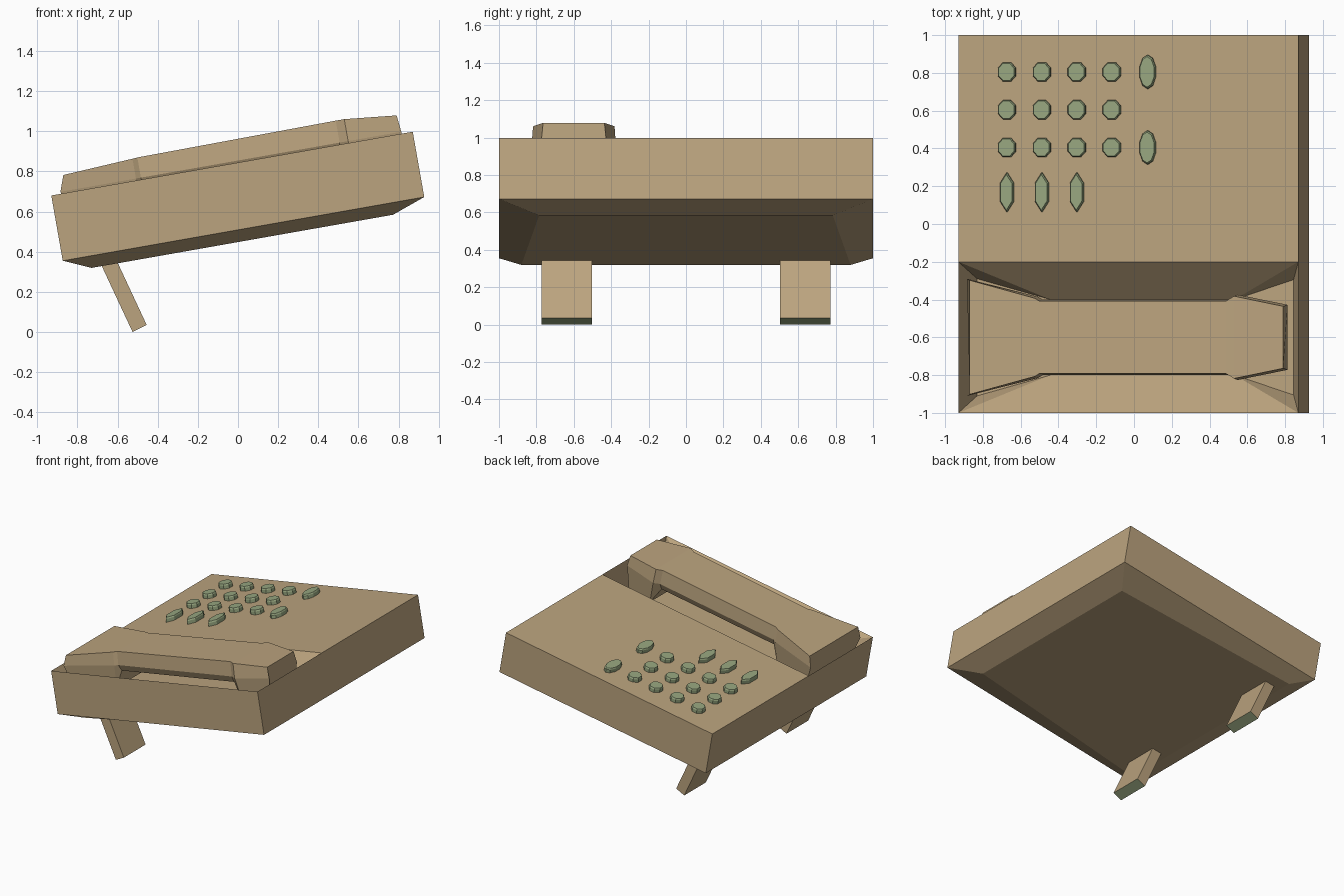
import bpy, bmesh, math

if "Cube" in bpy.data.objects:
    bpy.data.objects.remove(bpy.data.objects["Cube"])

TILT = math.radians(10)
C, S = math.cos(TILT), math.sin(TILT)
L = 1.828            # length of the sloped deck


def material(name, rgb):
    m = bpy.data.materials.new(name)
    m.diffuse_color = (*rgb, 1)
    m.use_nodes = True
    m.node_tree.nodes["Principled BSDF"].inputs["Base Color"].default_value = m.diffuse_color
    return m


tan = material("tan plastic", (0.50, 0.37, 0.21))
green = material("sage green", (0.31, 0.385, 0.215))


def P(u, y, w):
    """Deck coordinates (along slope, across, above deck) to world."""
    return (-0.93 + u * C - w * S, y, 0.68 + u * S + w * C)


def build(name, verts, faces, mats):
    bm = bmesh.new()
    vs = [bm.verts.new(v) for v in verts]
    for f in faces:
        bm.faces.new([vs[i] for i in f])
    bmesh.ops.recalc_face_normals(bm, faces=bm.faces[:])
    me = bpy.data.meshes.new(name)
    bm.to_mesh(me)
    bm.free()
    ob = bpy.data.objects.new(name, me)
    bpy.context.collection.objects.link(ob)
    for m in mats:
        me.materials.append(m)
    return ob


def loft(name, rings, mats):
    """Closed skin over rings of equal point count."""
    n = len(rings[0])
    verts = [p for r in rings for p in r]
    faces = [[k * n + i, k * n + (i + 1) % n, (k + 1) * n + (i + 1) % n, (k + 1) * n + i]
             for k in range(len(rings) - 1) for i in range(n)]
    faces += [list(range(n)), [len(verts) - n + i for i in range(n)]]
    return build(name, verts, faces, mats)


# Body: sloped box with chamfered underside and a handset trough
H, D = -0.33, -0.20
verts = [P(0, -1, 0), P(L, -1, 0), P(L, -0.2, 0), P(0, -0.2, 0), P(L, 1, 0), P(0, 1, 0)]
verts += [P(u, y, H) for u, y in ((0, -1), (L, -1), (L, 1), (0, 1))]
verts += [P(u, y, -0.39) for u, y in ((0.135, -0.88), (1.66, -0.785), (1.66, 0.785), (0.135, 0.88))]
half = [(0.066, 0.31), (0.46, 0.2), (1.45, 0.2), (1.767, 0.305)]
verts += [P(u, -0.6 + h, D) for u, h in half] + [P(u, -0.6 - h, D) for u, h in half]
faces = [(3, 2, 4, 5),                                             # deck
         (0, 1, 7, 6), (5, 4, 8, 9), (1, 2, 4, 8, 7), (0, 3, 5, 9, 6),  # sides
         (6, 7, 11, 10), (7, 8, 12, 11), (8, 9, 13, 12), (9, 6, 10, 13), (10, 11, 12, 13),
         (3, 14, 15), (3, 15, 16, 2), (2, 16, 17),                 # trough back wall
         (0, 18, 19), (0, 19, 20, 1), (1, 20, 21),                 # trough front wall
         (0, 3, 14, 18), (1, 2, 17, 21),                           # trough ends
         (14, 15, 19, 18), (15, 16, 20, 19), (16, 17, 21, 20)]     # trough floor
build("body", verts, faces, [tan])

# Handset: ends drop into the trough, slim grip between
rings = []
for ut, um, ub, h, top, bot in ((0.077, 0.048, 0.085, 0.31, 0.09, -0.17),
                                (0.43, 0.43, 0.40, 0.215, 0.11, -0.17),
                                (0.455, 0.455, 0.46, 0.2, 0.112, -0.04),
                                (1.46, 1.46, 1.455, 0.2, 0.121, -0.04),
                                (1.503, 1.503, 1.52, 0.226, 0.121, -0.17),
                                (1.763, 1.772, 1.74, 0.172, 0.094, -0.17)):
    right = [(ut, h - 0.008, top), (um, h, 0.01), (ub, h * 0.88, bot)]
    rings.append([P(u, -0.6 + y, w) for u, y, w in right] +
                 [P(u, -0.6 - y, w) for u, y, w in reversed(right)])
loft("handset", rings, [tan])


# Buttons: low faceted discs on the deck
def button(name, x, y, outline):
    u0 = (x + 0.93) / C + 0.005
    loft(name, [[P(u0 + a * k, y + b * k, w) for a, b in outline]
                for w, k in ((-0.01, 1), (0.025, 1), (0.035, 0.9))], [green])


def oval(rx, ry, n=8):
    return [(rx * math.cos(math.tau * (i + 0.5) / n), ry * math.sin(math.tau * (i + 0.5) / n))
            for i in range(n)]


columns = (-0.675, -0.49, -0.305, -0.12)
for y in (0.805, 0.605, 0.405):
    for x in columns:
        button("round_button", x, y, oval(0.051, 0.055))
for y in (0.805, 0.405):
    button("oval_button", 0.07, y, oval(0.044, 0.09, 10))
slim = [(0, 0.105), (-0.035, 0.05), (-0.035, -0.05), (0, -0.105), (0.035, -0.05), (0.035, 0.05)]
for x in columns[:3]:
    button("slim_button", x, 0.168, slim)

# Legs: slanted slabs with green soles
profile = [(-0.525, 0.0), (-0.455, 0.036), (-0.625, 0.40), (-0.695, 0.364)]
for side in (-1, 1):
    leg = loft("leg", [[(x, side * 0.637 + d, z) for x, z in profile] for d in (-0.135, 0.135)],
               [tan, green])
    for f in leg.data.polygons:
        if f.normal.z < -0.7:
            f.material_index = 1
